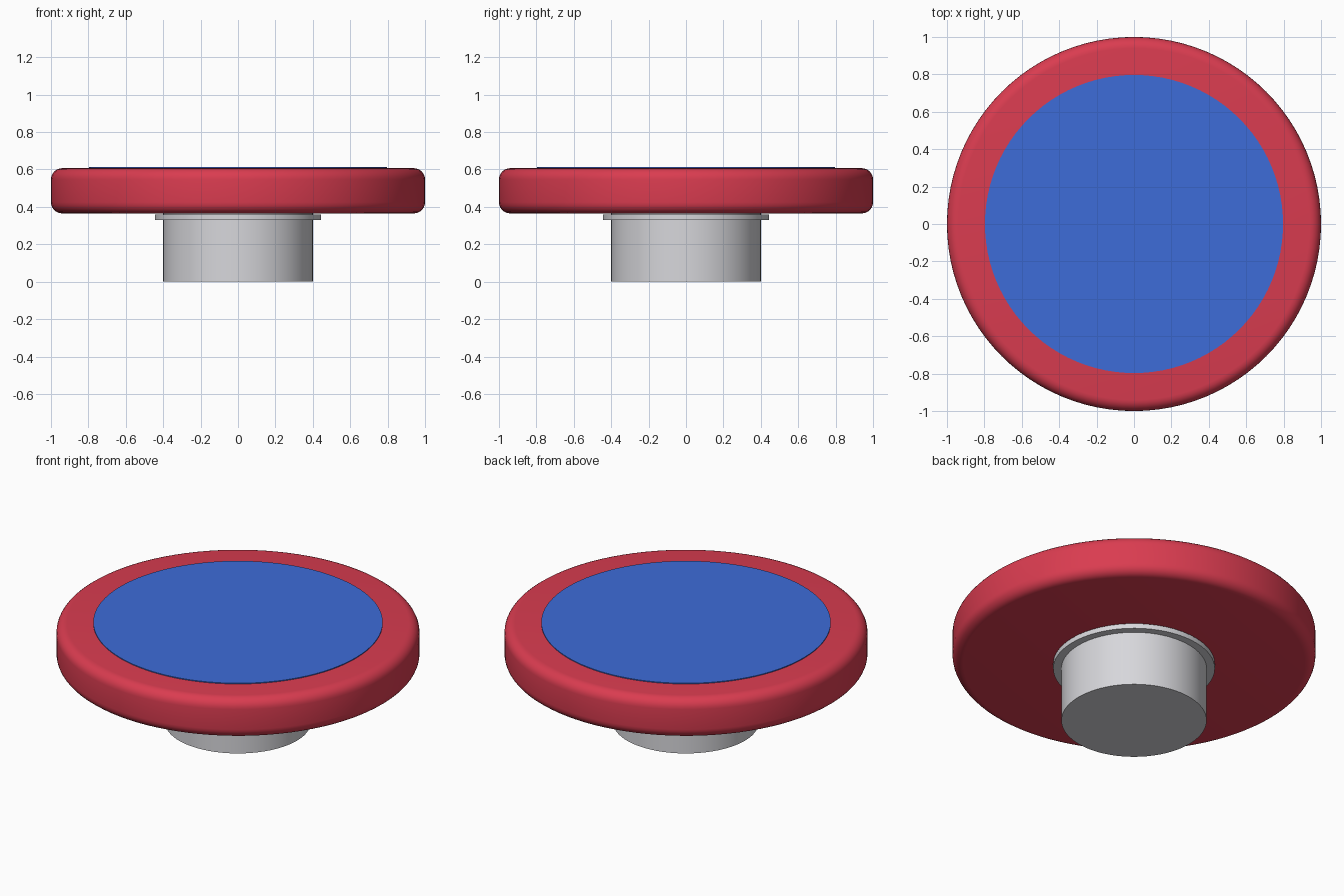
import bpy, bmesh, math

if "Cube" in bpy.data.objects:
    bpy.data.objects.remove(bpy.data.objects["Cube"])

def material(name, colour):
    m = bpy.data.materials.new(name)
    m.diffuse_color = (*colour, 1)
    m.use_nodes = True
    m.node_tree.nodes["Principled BSDF"].inputs["Base Color"].default_value = m.diffuse_color
    return m

red = material("red", (0.70, 0.045, 0.08))
blue = material("blue", (0.047, 0.15, 0.69))
grey = material("grey", (0.68, 0.68, 0.71))

def disc(name, radius, z0, z1, mat, bevel=0, sides=96, segments=6):
    """Upright cylinder between two heights, with optional rounded edges."""
    bm = bmesh.new()
    bmesh.ops.create_cone(bm, cap_ends=True, segments=sides, radius1=radius,
                          radius2=radius, depth=z1 - z0)
    if bevel:
        rims = [e for e in bm.edges if abs(e.verts[0].co.z - e.verts[1].co.z) < 1e-5]
        bmesh.ops.bevel(bm, geom=rims, offset=bevel, segments=segments,
                        profile=0.5, affect='EDGES')
    me = bpy.data.meshes.new(name)
    bm.to_mesh(me)
    bm.free()
    ob = bpy.data.objects.new(name, me)
    bpy.context.collection.objects.link(ob)
    ob.location.z = (z0 + z1) / 2
    me.materials.append(mat)
    bpy.ops.object.select_all(action='DESELECT')
    ob.select_set(True)
    bpy.context.view_layer.objects.active = ob
    bpy.ops.object.shade_smooth_by_angle(angle=math.radians(30))
    return ob

# Stem and the collar under the cap
disc("stem", 0.40, 0.0, 0.37, grey, sides=64)
disc("collar", 0.445, 0.33, 0.36, grey, sides=64)
# Rounded cap with a thin inlay on top
disc("cap", 1.0, 0.365, 0.607, red, bevel=0.06)
disc("top_inlay", 0.797, 0.603, 0.612, blue)
